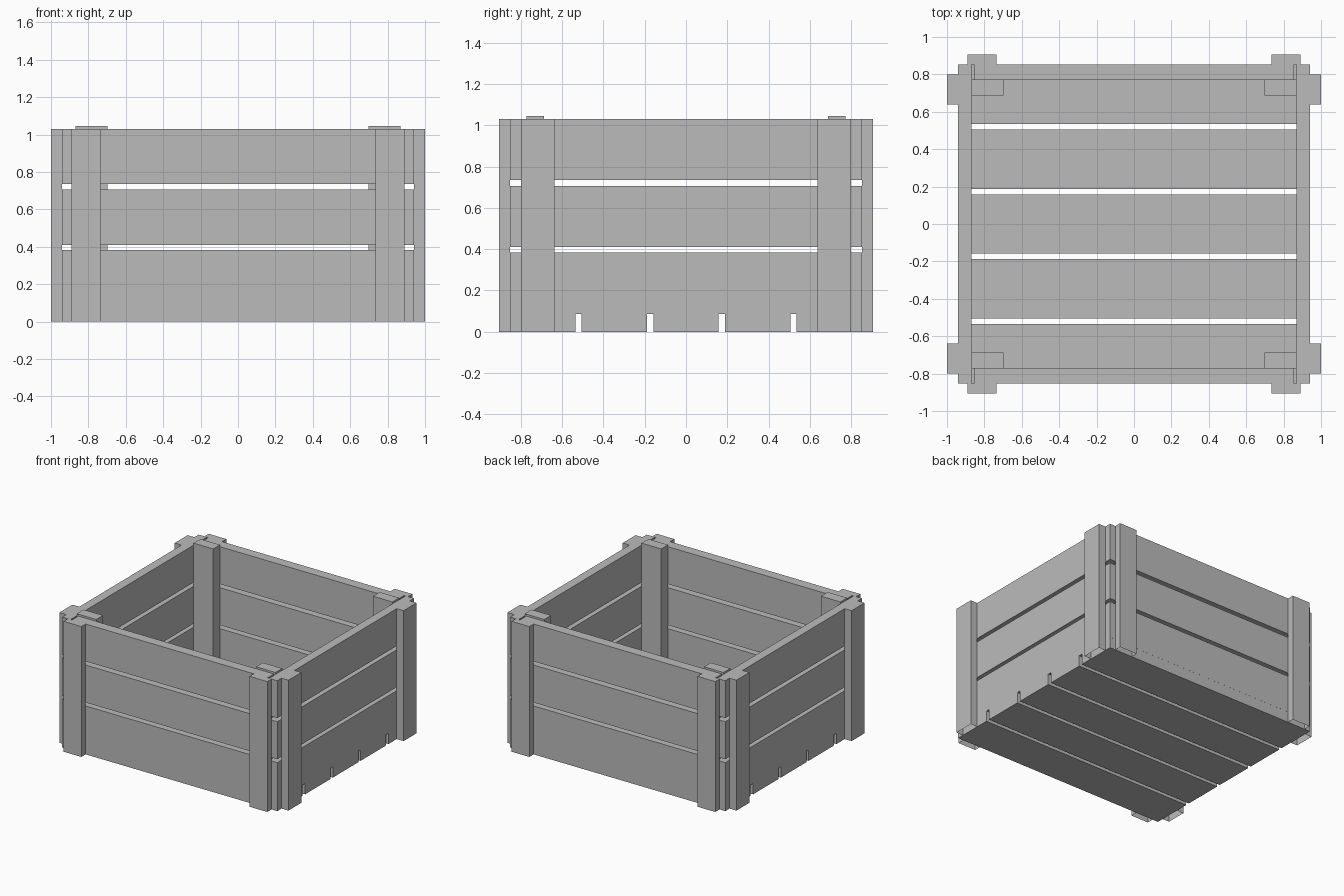
import bpy
import bmesh

if "Cube" in bpy.data.objects:
    bpy.data.objects.remove(bpy.data.objects["Cube"], do_unlink=True)

wood = bpy.data.materials.new("plain_grey")
wood.use_nodes = True
grey = (0.5, 0.5, 0.5, 1)
wood.diffuse_color = grey
wood.node_tree.nodes["Principled BSDF"].inputs["Base Color"].default_value = grey


def box(name, x, y, z, open_bottom=False):
    """Box spanning three (low, high) ranges."""
    bm = bmesh.new()
    bmesh.ops.create_cube(bm, size=1)
    for v in bm.verts:
        v.co = [r[0] if c < 0 else r[1] for c, r in zip(v.co, (x, y, z))]
    if open_bottom:
        bm.normal_update()
        under = [f for f in bm.faces if f.normal.z < -0.9]
        bmesh.ops.delete(bm, geom=under, context='FACES')
    mesh = bpy.data.meshes.new(name)
    bm.to_mesh(mesh)
    bm.free()
    mesh.materials.append(wood)
    obj = bpy.data.objects.new(name, mesh)
    bpy.context.collection.objects.link(obj)


def span(sign, low, high):
    """Range mirrored to the chosen side."""
    return tuple(sorted((sign * low, sign * high)))


FLOOR, TOP = 0.085, 1.03
OUT_X, IN_X = 0.94, 0.868
OUT_Y, IN_Y = 0.852, 0.772

# Floor slats
width, pitch = 0.317, 0.3465
for i in range(5):
    mid = (i - 2) * pitch
    box(f"floor_slat_{i + 1}", (-OUT_X, OUT_X),
        (mid - width / 2, mid + width / 2), (0, FLOOR))

# Wall boards, three rows on each side
rows = {"lower": (FLOOR, 0.383), "middle": (0.41, 0.706), "upper": (0.735, TOP)}
for row, z in rows.items():
    for s, side in ((-1, "front"), (1, "back")):
        box(f"{side}_{row}_board", (-0.855, 0.855), span(s, IN_Y, OUT_Y), z)
    for s, side in ((-1, "right"), (1, "left")):
        box(f"{side}_{row}_board", span(s, IN_X, OUT_X), (-OUT_Y, OUT_Y), z)

# Corner posts inside and battens outside
for sx, side in ((-1, "right"), (1, "left")):
    for sy, end in ((-1, "front"), (1, "back")):
        corner = f"{end}_{side}"
        box(f"{corner}_inner_post", span(sx, 0.698, IN_X),
            span(sy, 0.687, IN_Y), (FLOOR, 1.045))
        box(f"{corner}_end_batten", span(sx, 0.735, 0.89),
            span(sy, OUT_Y, 0.905), (0, TOP), True)
        box(f"{corner}_side_batten", span(sx, OUT_X, 1.0),
            span(sy, 0.638, 0.799), (0, TOP), True)
